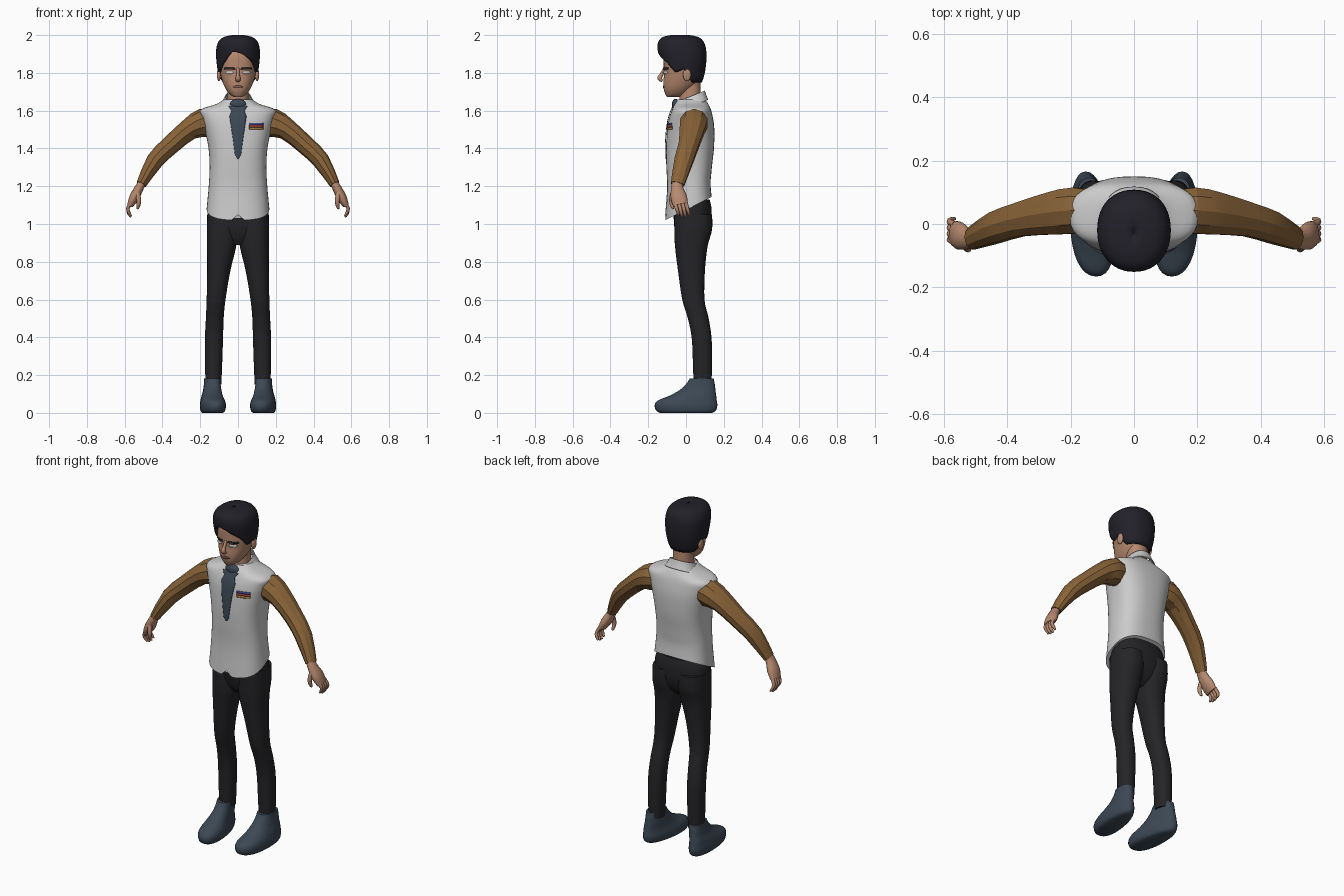
import bpy, bmesh
from math import cos, sin, pi, radians
from mathutils import Vector
from mathutils.bvhtree import BVHTree

if "Cube" in bpy.data.objects:
    bpy.data.objects.remove(bpy.data.objects["Cube"])


def mat(name, r, g, b):
    m = bpy.data.materials.new(name)
    m.diffuse_color = (r, g, b, 1)
    m.use_nodes = True
    m.node_tree.nodes["Principled BSDF"].inputs["Base Color"].default_value = m.diffuse_color
    return m


SKIN = mat("skin", .47, .25, .16)
BROWN = mat("brown_cloth", .25, .125, .04)
NAVY = mat("slate_blue", .045, .065, .09)
BLACK = mat("black_cloth", .018, .018, .021)
HAIR = mat("hair", .016, .015, .022)
GREY = mat("light_grey", .62, .62, .62)
WHITE = mat("eye_white", .7, .68, .65)
LIP = mat("lip", .25, .10, .08)
RED = mat("red", .35, .06, .05)
BLUE = mat("blue", .06, .07, .3)
GOLD = mat("gold", .4, .22, .05)


def finish(bm, name, m, angle=50, thick=0):
    bmesh.ops.recalc_face_normals(bm, faces=bm.faces)
    me = bpy.data.meshes.new(name)
    bm.to_mesh(me)
    bm.free()
    ob = bpy.data.objects.new(name, me)
    bpy.context.collection.objects.link(ob)
    me.materials.append(m)
    if thick:
        s = ob.modifiers.new("thickness", 'SOLIDIFY')
        s.thickness = thick
    smooth(ob, angle)
    return ob


def smooth(ob, angle):
    bpy.ops.object.select_all(action='DESELECT')
    ob.select_set(True)
    bpy.context.view_layer.objects.active = ob
    bpy.ops.object.shade_smooth_by_angle(angle=radians(angle))


def skin_rings(name, rings, m, cap=True, closed=True, drop=None, **kw):
    """Bridge rings of points with quads."""
    bm = bmesh.new()
    vs = [[bm.verts.new(p) for p in r] for r in rings]
    n = len(vs[0])
    for a, b in zip(vs, vs[1:]):
        for i in range(n if closed else n - 1):
            q = [a[i], a[(i + 1) % n], b[(i + 1) % n], b[i]]
            if not (drop and drop(sum((v.co for v in q), Vector()) / 4)):
                bm.faces.new(q)
    if cap:
        bm.faces.new(vs[0])
        bm.faces.new(vs[-1])
    return finish(bm, name, m, **kw)


def spline(rows, k):
    """Catmull-Rom through rows of numbers."""
    out = []
    for i in range(len(rows) - 1):
        P = [rows[max(0, min(len(rows) - 1, i + d))] for d in (-1, 0, 1, 2)]
        for j in range(k):
            t = j / k
            out.append([.5 * (2 * b + (c - a) * t + (2 * a - 5 * b + 4 * c - d) * t * t
                              + (3 * b - a - 3 * c + d) * t ** 3) for a, b, c, d in zip(*P)])
    return out + [list(rows[-1])]


def oval(a, cx, rx, yf, yb, p):
    c, s = cos(a), sin(a)
    f = lambda v: (abs(v) ** p) * (1 if v > 0 else -1)
    return cx + rx * f(c), (yf + yb) / 2 + (yb - yf) / 2 * f(s)


def loft(name, rows, m, n=32, p=.9, k=4, sx=1, warp=None, **kw):
    """Stacked ovals; rows are (z, centre x, half width, front y, back y)."""
    rings = []
    for z, cx, rx, yf, yb in spline(rows, k):
        ring = [Vector((*oval(2 * pi * i / n, cx, rx, yf, yb, p), z)) for i in range(n)]
        if warp:
            ring = [warp(v) for v in ring]
        rings.append([Vector((v.x * sx, v.y, v.z)) for v in ring])
    return skin_rings(name, rings, m, **kw)


def tube(name, pts, m, n=10, k=2, sx=1, **kw):
    """Swept ovals; pts are (x, y, z, in-plane radius, y radius)."""
    P = spline(pts, k)
    C = [Vector(q[:3]) for q in P]
    rings = []
    for i, q in enumerate(P):
        t = (C[min(i + 1, len(C) - 1)] - C[max(i - 1, 0)]).normalized()
        u = Vector((0, 1, 0)).cross(t).normalized()
        w = t.cross(u)
        ring = [C[i] + u * q[3] * cos(2 * pi * j / n) + w * q[4] * sin(2 * pi * j / n) for j in range(n)]
        rings.append([Vector((v.x * sx, v.y, v.z)) for v in ring])
    return skin_rings(name, rings, m, **kw)


def ball(name, loc, rad, m):
    bm = bmesh.new()
    bmesh.ops.create_uvsphere(bm, u_segments=24, v_segments=14, radius=1)
    for v in bm.verts:
        v.co = Vector(loc) + Vector([a * b for a, b in zip(v.co, rad)])
    return finish(bm, name, m)


def decal(name, target, rows, m, off=.003, cols=6, steps=4):
    """Thin patch laid on the front of target; rows are (z, x0, x1)."""
    bvh = BVHTree.FromObject(target, bpy.context.evaluated_depsgraph_get())
    fine = [[a + (b - a) * j / steps for a, b in zip(r, s)] for r, s in zip(rows, rows[1:]) for j in range(steps)]
    rings = []
    for z, x0, x1 in fine + [rows[-1]]:
        ring = []
        for i in range(cols + 1):
            x = x0 + (x1 - x0) * i / cols
            hit = bvh.ray_cast(Vector((x, -1, z)), Vector((0, 1, 0)))[0]
            ring.append(Vector((x, (hit.y if hit else -.06) - off, z)))
        rings.append(ring)
    skin_rings(name, rings, m, cap=False, closed=False, thick=.003)


# Vest with a hem that dips at the front and a centre notch
def hem(v):
    w = max(0, min(1, (1.25 - v.z) / .17))
    dz = .5 * (v.y - .01) + (.03 if abs(v.x) < .008 and v.y < 0 else 0)
    return Vector((v.x, v.y, v.z + w * dz))


vest = loft("vest", [(1.08, 0, .166, -.11, .136), (1.2, 0, .155, -.1, .13), (1.3, 0, .15, -.104, .137),
                     (1.4, 0, .156, -.106, .148), (1.5, 0, .176, -.1, .15), (1.56, 0, .193, -.09, .143),
                     (1.605, 0, .198, -.074, .132), (1.635, 0, .115, -.06, .118), (1.66, 0, .075, -.045, .1)],
            GREY, n=48, p=.78, warp=hem)
# Armholes, lined with the dark cloth
for s in (-1, 1):
    cut = ball("armhole_cutter", (s * .23, .055, 1.51), (.08, .087, .098), NAVY)
    cut.hide_render = True
    b = vest.modifiers.new("armhole", 'BOOLEAN')
    b.operation, b.solver, b.object = 'DIFFERENCE', 'EXACT', cut
    b.material_mode = 'TRANSFER'
    bpy.context.view_layer.objects.active = vest
    bpy.ops.object.modifier_apply(modifier=b.name)
    bpy.data.objects.remove(cut)
smooth(vest, 40)

# Collar, open at the front, higher at the back
loft("collar", [(1.615, 0, .098, -.066, .118), (1.645, 0, .08, -.06, .107), (1.67, 0, .068, -.057, .1)], GREY,
     n=48, cap=False, thick=.006, warp=lambda v: Vector((v.x, v.y, v.z + .4 * (v.y - .01))),
     drop=lambda c: c.y < 0 and abs(c.x) < .03 + (c.z - 1.6) * .3)

# Tie and chest badge
decal("tie", vest, [(1.625, -.05, .05), (1.6, -.034, .034), (1.57, -.045, .045), (1.45, -.027, .027),
                    (1.365, -.016, .016), (1.345, -.003, .003)], NAVY, off=.006)
ball("tie_knot", (0, -.055, 1.633), (.043, .02, .03), NAVY)
for i, m in enumerate((BLUE, RED, GOLD)):
    z = 1.536 - i * .012
    decal("badge_stripe", vest, [(z, .06, .135), (z - .012, .06, .135)], m, off=.005, steps=1)

# Trousers
loft("trouser_seat", [(.89, 0, .05, -.02, .06), (.93, 0, .125, -.045, .105), (1.0, 0, .16, -.062, .132),
                      (1.08, 0, .16, -.068, .135), (1.13, 0, .145, -.07, .125)], BLACK)

for s in (-1, 1):
    loft("trouser_leg", [(.15, .13, .042, .04, .135), (.28, .129, .046, .036, .138), (.4, .127, .048, .03, .135),
                         (.5, .123, .047, .01, .12), (.6, .116, .05, -.02, .098), (.75, .102, .061, -.042, .1),
                         (.88, .087, .077, -.058, .114), (.97, .084, .081, -.062, .138),
                         (1.05, .084, .078, -.062, .138)], BLACK, sx=s)
    # Shoes: wider and turned in at the toe
    loft("shoe", [(0, .138, .052, -.14, .14), (.012, .138, .062, -.158, .158), (.04, .138, .066, -.166, .166),
                  (.065, .138, .062, -.15, .163), (.09, .137, .056, -.09, .16), (.12, .133, .05, -.035, .156),
                  (.155, .131, .046, .002, .152), (.182, .13, .045, .02, .146)], NAVY, sx=s,
         warp=lambda v: Vector((.137 + (v.x - .137) * (1 - .9 * v.y) + .1 * (v.y - .02), v.y, v.z)))
    # Faceted sleeves
    tube("sleeve", [(.12, .045, 1.54, .06, .06), (.185, .043, 1.535, .077, .076), (.26, .033, 1.5, .057, .07),
                    (.36, .014, 1.415, .05, .056), (.44, -.012, 1.335, .046, .052), (.512, -.045, 1.21, .027, .038)],
         BROWN, sx=s, angle=18)
    # Hands
    tube("palm", [(.505, -.045, 1.225, .021, .028), (.526, -.047, 1.185, .024, .034),
                  (.55, -.038, 1.14, .026, .044), (.57, -.028, 1.1, .017, .04)], SKIN, n=14, sx=s, k=3)
    for i in range(4):
        y = -.058 + i * .019
        d = .008 if i in (0, 3) else 0
        tube("finger", [(.566, y, 1.115, .01, .01), (.583, y + .008, 1.083, .0095, .0095),
                        (.577, y + .015, 1.053 + d, .0085, .0085), (.566, y + .018, 1.036 + d, .005, .005)],
             SKIN, n=8, sx=s)
    tube("thumb", [(.532, -.068, 1.165, .014, .014), (.525, -.078, 1.125, .012, .012),
                   (.528, -.073, 1.095, .01, .01), (.532, -.068, 1.08, .005, .005)], SKIN, n=8, sx=s)
    ball("ear", (s * .101, .005, 1.79), (.011, .021, .034), SKIN)

# Neck and head
loft("neck", [(1.58, 0, .062, -.035, .09), (1.66, 0, .055, -.035, .08), (1.76, 0, .056, -.03, .075)], SKIN)
head = loft("head", [(1.672, 0, .022, -.1, -.03), (1.685, 0, .042, -.108, .0), (1.71, 0, .062, -.117, .03),
                     (1.745, 0, .079, -.12, .065), (1.79, 0, .092, -.117, .085), (1.84, 0, .098, -.118, .09),
                     (1.9, 0, .098, -.115, .088), (1.96, 0, .07, -.08, .06)], SKIN, n=40)
tube("nose", [(0, -.112, 1.825, .008, .008), (0, -.13, 1.79, .009, .01), (0, -.14, 1.771, .014, .012),
              (0, -.125, 1.757, .012, .007)], SKIN, n=12, k=3)
for s in (-1, 1):
    decal("brow", head, [(1.828, s * .018, s * .07), (1.818, s * .014, s * .072)], HAIR, steps=1)
    decal("eye", head, [(1.81, s * .03, s * .06), (1.802, s * .022, s * .066), (1.795, s * .032, s * .056)],
          WHITE, steps=1)
    decal("iris", head, [(1.81, s * .038, s * .05), (1.796, s * .038, s * .05)], HAIR, off=.005, steps=1)
decal("mouth", head, [(1.733, -.012, .012), (1.727, -.028, .028), (1.719, -.014, .014)], LIP, steps=1)

# Hair: a cap whose lower edge follows the parting, temples, ears and nape
SHAPE = spline([(1.735, .078, -.08, .078), (1.78, .1, -.118, .095), (1.85, .113, -.134, .107),
                (1.92, .116, -.15, .107), (1.965, .104, -.147, .094), (1.99, .076, -.122, .066),
                (2.0, .03, -.08, .02)], 6)
EDGE = [(-180, 1.75), (-110, 1.75), (-92, 1.82), (-70, 1.80), (-50, 1.84), (-12, 1.915), (10, 1.90),
        (45, 1.855), (70, 1.80), (92, 1.82), (110, 1.75), (180, 1.75)]


def lookup(table, x):
    for a, b in zip(table, table[1:]):
        if x <= b[0]:
            t = (x - a[0]) / (b[0] - a[0])
            return [p + (q - p) * t for p, q in zip(a, b)]
    return list(table[-1])


rings = []
for r in range(17):
    ring = []
    for i in range(48):
        deg = -180 + i * 7.5
        z0 = lookup(EDGE, deg)[1]
        z = z0 + (2 - z0) * (1 - (1 - r / 16) ** 1.5)
        _, rx, yf, yb = lookup(SHAPE, z)
        ring.append(Vector((*oval(radians(deg - 90), 0, rx, yf, yb, .92), z)))
    rings.append(ring)
rings.append([Vector((v.x * .01, -.03 + (v.y + .03) * .01, 2)) for v in rings[-1]])
skin_rings("hair", rings, HAIR, cap=False, thick=.018)
